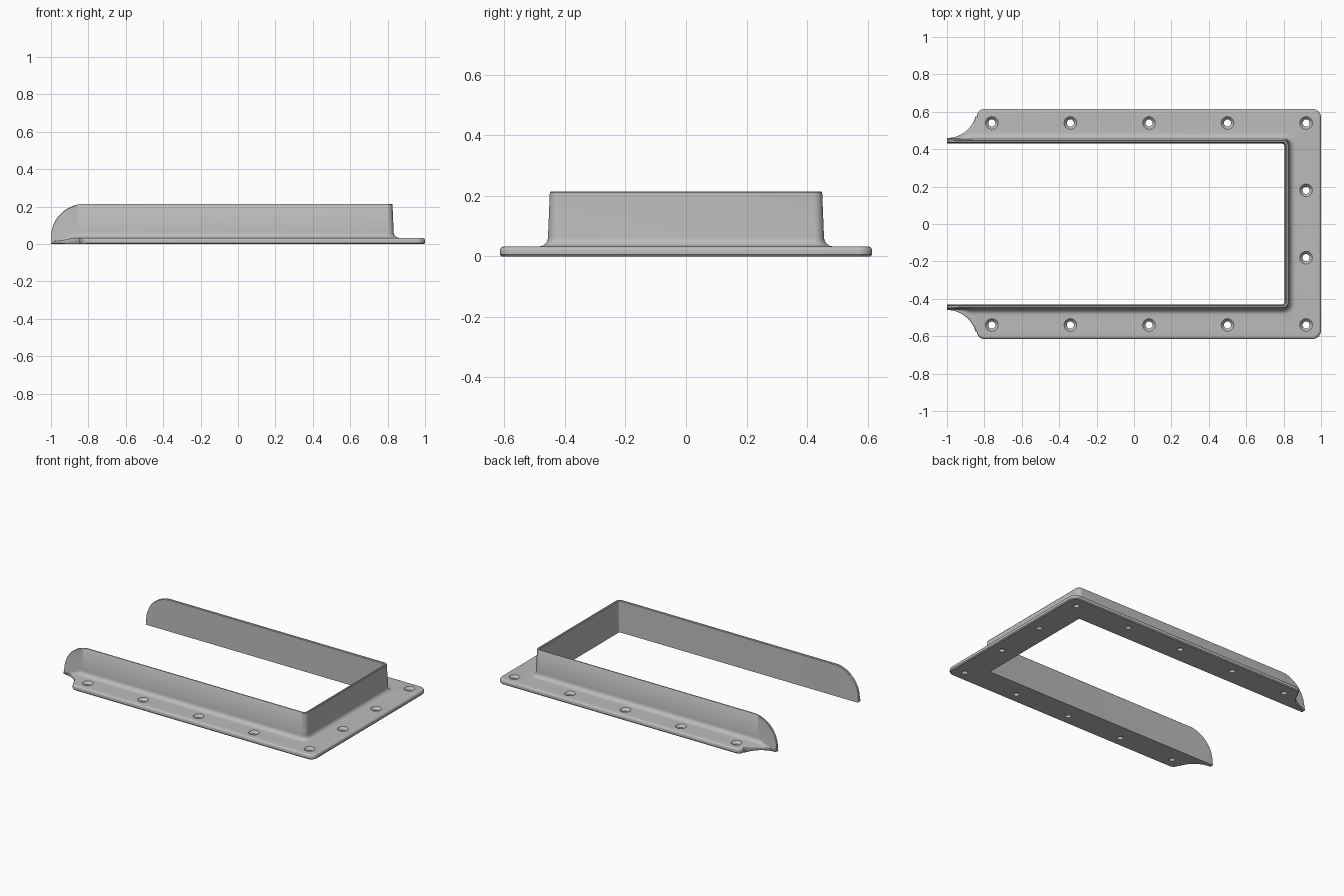
import bpy, bmesh
from math import sin, cos, pi, sqrt, radians

cube = bpy.data.objects.get("Cube")
if cube:
    bpy.data.objects.remove(cube)

WALL_X, WALL_Y = 0.826, 0.45      # outer wall faces at the rim
RIM, FLANGE, THICK = 0.215, 0.165, 0.033

grey = bpy.data.materials.new("light grey")
grey.use_nodes = True
colour = (0.5, 0.5, 0.5, 1)
grey.diffuse_color = colour
grey.node_tree.nodes["Principled BSDF"].inputs["Base Color"].default_value = colour


def add_object(name, bm):
    bmesh.ops.recalc_face_normals(bm, faces=bm.faces)
    mesh = bpy.data.meshes.new(name)
    bm.to_mesh(mesh)
    bm.free()
    mesh.materials.append(grey)
    ob = bpy.data.objects.new(name, mesh)
    bpy.context.collection.objects.link(ob)
    return ob


def section(width, height):
    """Closed L-shaped profile: (outward offset, z, corner radius)."""
    t = THICK * min(1, sqrt(width / 0.06))
    fillet = min(0.03, (width - 0.006) / 2)
    edge = min(0.014, fillet / 2, t / 2)
    foot = 0.006 + fillet
    pts = [(-0.02, 0, 0.015), (-0.015, height - 0.004, 0.018),
           (-0.011, height, 0.02), (-0.003, height, 0.028),
           (0, height - 0.004, 0.03)]
    for i in range(7):                                   # fillet at wall foot
        a = i * pi / 12
        pts.append((foot - fillet * cos(a), t + fillet * (1 - sin(a)), 0.03 + fillet * i / 6))
    for i in range(6):                                   # rounded outer edge
        a = i * pi / 10
        pts.append((width - edge * (1 - sin(a)), t - edge * (1 - cos(a)), 0.045))
    pts += [(width, 0.006, 0.045), (width - 0.005, 0, 0.042)]
    return pts


# Stations along one arm: concave notch, then the rounded flange corner
arm = []
for i in range(19):
    a = radians(73) * (i / 18) ** 2
    arm.append((-1 + 0.16 * sin(a), 0.17 - 0.16 * cos(a)))
for i in range(9):
    b = i * pi / 16
    arm.append((-0.8 - 0.04 * cos(b), 0.125 + 0.04 * sin(b)))


def arm_ring(x, width, side):
    height = RIM
    if x < -0.82:                                        # rounded wall end
        height = RIM - 0.18 + sqrt(max(0, 0.18 ** 2 - (x + 0.82) ** 2))
    return [(x, side * (WALL_Y + d), z) for d, z, r in section(width, height)]


def corner_ring(a, side):
    return [(WALL_X + d * 1.054 - r + r * cos(a), side * (WALL_Y + d - r + r * sin(a)), z)
            for d, z, r in section(FLANGE, RIM)]


# U-shaped frame: wall, fillet and flange in one sweep
STEPS = 8
angles = [i * pi / 2 / STEPS for i in range(STEPS + 1)]
rings = [arm_ring(x, w, -1) for x, w in arm]
rings += [corner_ring(a, -1) for a in reversed(angles)]
rings += [corner_ring(a, 1) for a in angles]
rings += [arm_ring(x, w, 1) for x, w in reversed(arm)]

bm = bmesh.new()
loops = [[bm.verts.new(p) for p in ring] for ring in rings]
for a, b in zip(loops, loops[1:]):
    for i in range(len(a)):
        j = (i + 1) % len(a)
        bm.faces.new((a[i], a[j], b[j], b[i]))
bm.faces.new(loops[0])
bm.faces.new(loops[-1])
frame = add_object("flanged_frame", bm)

# Countersunk screw hole cutters
spots = [(-0.76 + 0.42 * i, s * 0.54) for i in range(5) for s in (-1, 1)]
spots += [(0.92, -0.18), (0.92, 0.18)]
profile = [(0.019, -0.05), (0.019, 0.016), (0.034, THICK), (0.034, 0.06)]
SIDES = 24
bm = bmesh.new()
for cx, cy in spots:
    hole = [[bm.verts.new((cx + r * cos(2 * pi * k / SIDES), cy + r * sin(2 * pi * k / SIDES), z))
             for k in range(SIDES)] for r, z in profile]
    for a, b in zip(hole, hole[1:]):
        for k in range(SIDES):
            n = (k + 1) % SIDES
            bm.faces.new((a[k], a[n], b[n], b[k]))
    bm.faces.new(hole[0])
    bm.faces.new(hole[-1])
cutter = add_object("screw_hole_cutter", bm)
cutter.hide_render = True

cut = frame.modifiers.new("screw holes", "BOOLEAN")
cut.operation = "DIFFERENCE"
cut.solver = "EXACT"
cut.object = cutter

bpy.ops.object.select_all(action="DESELECT")
frame.select_set(True)
bpy.context.view_layer.objects.active = frame
bpy.ops.object.modifier_apply(modifier=cut.name)
bpy.data.objects.remove(cutter)
bpy.ops.object.shade_smooth_by_angle(angle=radians(35))
